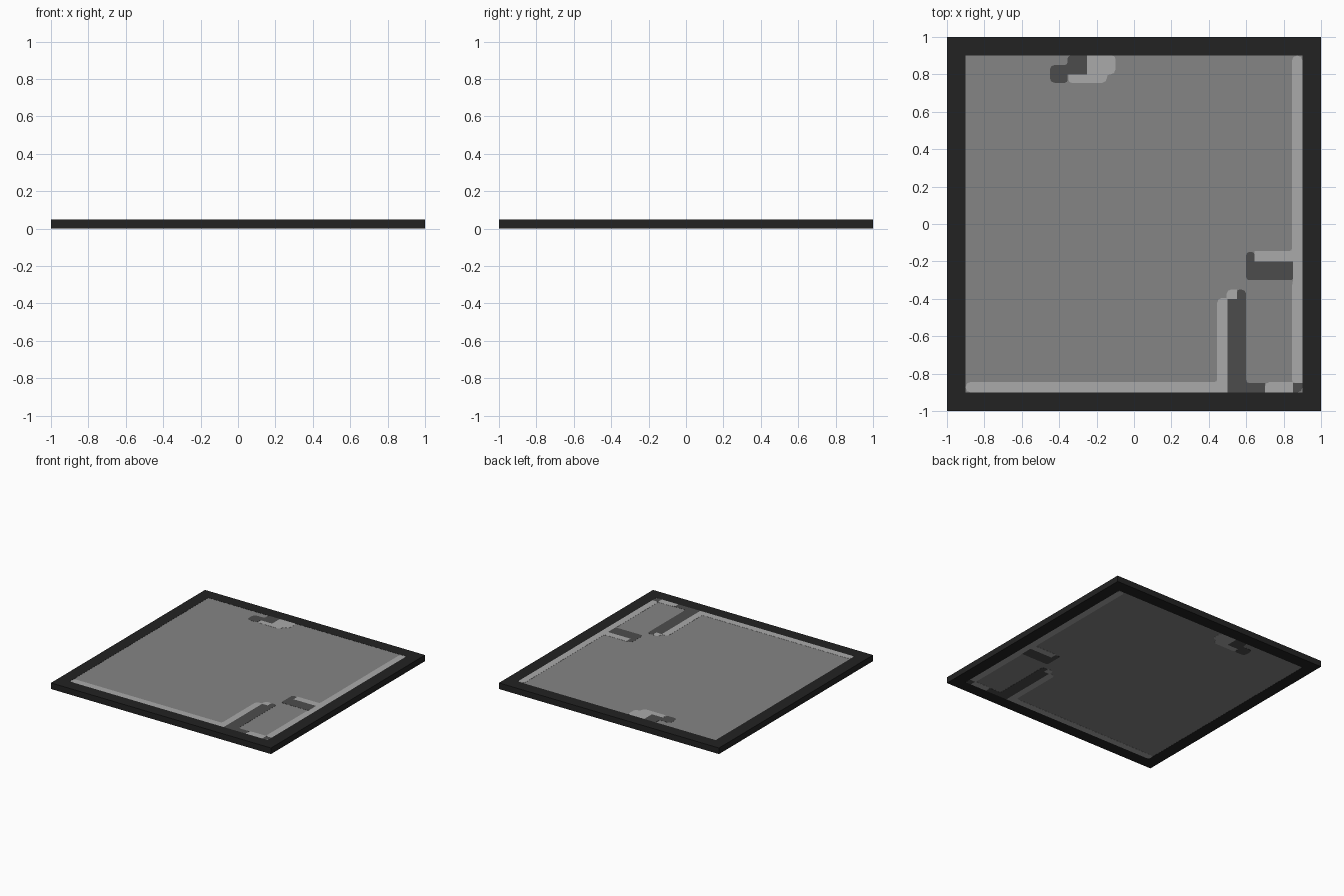
import bpy, bmesh
from mathutils import Vector

if "Cube" in bpy.data.objects:
    bpy.data.objects.remove(bpy.data.objects["Cube"])

T = 0.05          # panel thickness
INNER = 0.9       # half size of the glass opening


def material(name, v):
    m = bpy.data.materials.new(name)
    m.diffuse_color = (v, v, v, 1)
    m.use_nodes = True
    m.node_tree.nodes["Principled BSDF"].inputs["Base Color"].default_value = m.diffuse_color
    return m


BLACK = material("frame black", 0.0165)
GREY = material("glass grey", 0.235)
LIGHT = material("streak light grey", 0.40)
DARK = material("streak dark grey", 0.073)


def make_object(name, bm, mat, z=0.0):
    bmesh.ops.recalc_face_normals(bm, faces=bm.faces)
    mesh = bpy.data.meshes.new(name)
    bm.to_mesh(mesh)
    bm.free()
    mesh.materials.append(mat)
    ob = bpy.data.objects.new(name, mesh)
    ob.location.z = z
    bpy.context.collection.objects.link(ob)
    return ob


def square(half, z):
    return [(-half, -half, z), (half, -half, z), (half, half, z), (-half, half, z)]


def streak(name, points, mat):
    """Thin inlay on the top face, mirrored to the underside.
    A third value in a point marks a softened corner."""
    outline = []
    n = len(points)
    for i, p in enumerate(points):
        c = Vector(p[:2])
        if len(p) == 3:
            a = (Vector(points[i - 1][:2]) - c).normalized() * p[2]
            b = (Vector(points[(i + 1) % n][:2]) - c).normalized() * p[2]
            outline += [c + a, c + (a + b) * 0.29, c + b]
        else:
            outline.append(c)
    bm = bmesh.new()
    face = bm.faces.new([bm.verts.new((v.x, v.y, T / 2)) for v in outline])
    ext = bmesh.ops.extrude_face_region(bm, geom=[face], use_keep_orig=True)
    for v in ext["geom"]:
        if isinstance(v, bmesh.types.BMVert):
            v.co.z -= 0.002
    ob = make_object(name, bm, mat, T / 2)
    mod = ob.modifiers.new("underside", 'MIRROR')
    mod.use_axis = (False, False, True)
    mod.use_mirror_merge = False


# Square frame with an open centre
bm = bmesh.new()
rings = [[bm.verts.new(c) for c in square(h, z)]
         for h, z in ((1, 0), (1, T), (INNER, T), (INNER, 0))]
for k in range(4):
    r, s = rings[k], rings[(k + 1) % 4]
    for i in range(4):
        j = (i + 1) % 4
        bm.faces.new((r[i], r[j], s[j], s[i]))
make_object("frame", bm, BLACK)

# Glass pane, almost flush with the frame on both sides
bm = bmesh.new()
bmesh.ops.create_cube(bm, size=1)
bmesh.ops.scale(bm, vec=(2 * INNER, 2 * INNER, T - 0.002), verts=bm.verts)
make_object("glass_pane", bm, GREY, T / 2)

R = 0.025
# Light streaks along the edges
streak("light_front_streak", [
    (-0.9, -0.9, R), (0.5, -0.9), (0.5, -0.4), (0.55, -0.4), (0.55, -0.35),
    (0.495, -0.35, R), (0.495, -0.395), (0.445, -0.395, R), (0.445, -0.845, 0.015),
    (-0.9, -0.845, R)], LIGHT)
streak("light_right_streak", [
    (0.845, -0.85, 0.015), (0.9, -0.85), (0.9, 0.9, R), (0.845, 0.9, R),
    (0.845, -0.145, 0.015), (0.645, -0.145), (0.645, -0.2), (0.85, -0.2),
    (0.85, -0.3), (0.845, -0.33)], LIGHT)
streak("light_corner_streak", [
    (0.7, -0.9), (0.85, -0.9), (0.85, -0.845), (0.7, -0.845, R)], LIGHT)
streak("light_back_streak", [
    (-0.35, 0.755, 0.015), (-0.145, 0.755, R), (-0.145, 0.8, 0.015), (-0.1, 0.8, R),
    (-0.1, 0.9, 0.015), (-0.25, 0.9), (-0.25, 0.8), (-0.35, 0.8)], LIGHT)

# Dark streaks beside them
streak("dark_front_streak", [
    (0.5, -0.9), (0.7, -0.9), (0.7, -0.85), (0.6, -0.85, 0.015), (0.6, -0.35, R),
    (0.55, -0.35, 0.015), (0.55, -0.4), (0.5, -0.4)], DARK)
streak("dark_right_streak", [
    (0.6, -0.3, 0.015), (0.85, -0.3, 0.01), (0.85, -0.2), (0.645, -0.2),
    (0.645, -0.15, 0.015), (0.6, -0.15, 0.015)], DARK)
streak("dark_corner_streak", [
    (0.85, -0.9), (0.9, -0.9, R), (0.9, -0.85), (0.85, -0.85)], DARK)
streak("dark_back_streak", [
    (-0.45, 0.755, R), (-0.355, 0.755, 0.015), (-0.355, 0.8), (-0.25, 0.8),
    (-0.25, 0.9), (-0.355, 0.9, 0.015), (-0.355, 0.85, 0.015), (-0.45, 0.85, R)], DARK)
